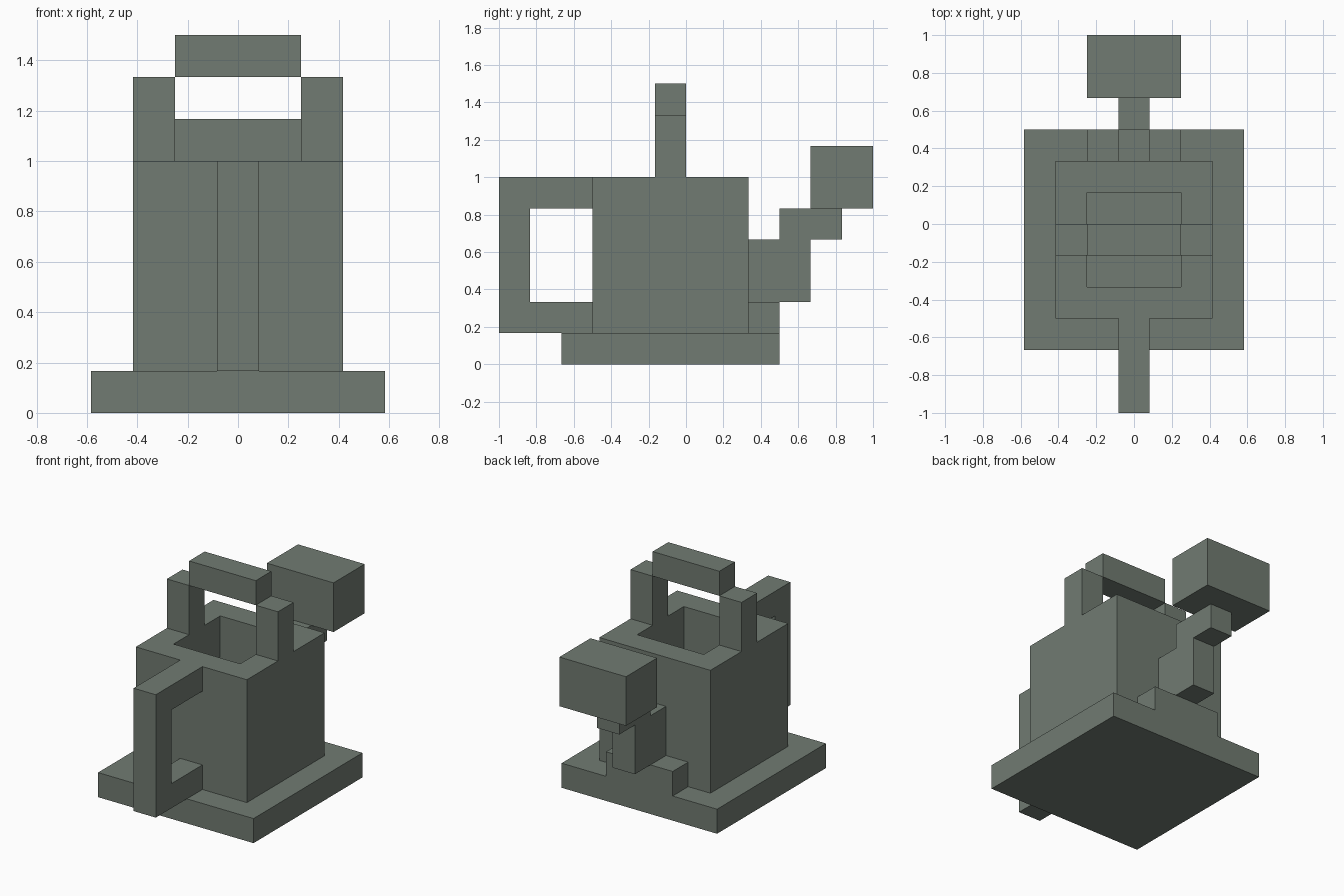
import bpy
import bmesh
from mathutils import Vector

old = bpy.data.objects.get("Cube")
if old:
    bpy.data.objects.remove(old, do_unlink=True)

U = 1 / 6  # every part sits on a grid of cubes this size

# Single flat colour
COLOUR = (0.165, 0.198, 0.168, 1.0)
metal = bpy.data.materials.new("grey_green")
metal.diffuse_color = COLOUR
metal.use_nodes = True
bsdf = next(n for n in metal.node_tree.nodes if n.type == "BSDF_PRINCIPLED")
bsdf.inputs["Base Color"].default_value = COLOUR


def finish(name, bm):
    """Scale from grid cells to units and make the object."""
    bmesh.ops.scale(bm, vec=(U, U, U), verts=bm.verts)
    bmesh.ops.recalc_face_normals(bm, faces=bm.faces)
    mesh = bpy.data.meshes.new(name)
    bm.to_mesh(mesh)
    bm.free()
    mesh.materials.append(metal)
    obj = bpy.data.objects.new(name, mesh)
    bpy.context.collection.objects.link(obj)
    return obj


def box_mesh(lo, hi):
    bm = bmesh.new()
    bmesh.ops.create_cube(bm, size=1)
    lo, hi = Vector(lo), Vector(hi)
    bmesh.ops.scale(bm, vec=hi - lo, verts=bm.verts)
    bmesh.ops.translate(bm, vec=(lo + hi) / 2, verts=bm.verts)
    return bm


def box(name, lo, hi):
    return finish(name, box_mesh(lo, hi))


def side_profile(name, points, half_width):
    """Extrude a (y, z) outline across x."""
    bm = bmesh.new()
    face = bm.faces.new([bm.verts.new((-half_width, y, z)) for y, z in points])
    ext = bmesh.ops.extrude_face_region(bm, geom=[face], use_keep_orig=True)
    moved = [g for g in ext["geom"] if isinstance(g, bmesh.types.BMVert)]
    bmesh.ops.translate(bm, vec=(2 * half_width, 0, 0), verts=moved)
    return finish(name, bm)


# Base slab
box("base", (-3.5, -4, 0), (3.5, 3, 1))

# Tank: open square tube, with the base as its floor
bm = box_mesh((-2.5, -3, 1), (2.5, 2, 6))
caps = [f for f in bm.faces if abs(f.normal.z) > 0.5]
bmesh.ops.inset_individual(bm, faces=caps, thickness=1, use_even_offset=True)
loops = [e for f in caps for e in f.edges]
bmesh.ops.delete(bm, geom=caps, context="FACES_ONLY")
bmesh.ops.bridge_loops(bm, edges=loops)
finish("tank", bm)

# Carrying handle over the opening
for side, x in (("right", -2.5), ("left", 1.5)):
    box(f"carry_handle_post_{side}", (x, -1, 6), (x + 1, 0, 8))
box("carry_handle_bar", (-1.5, -1, 8), (1.5, 0, 9))

# Pouring handle
side_profile("pouring_handle",
             [(-3, 1), (-6, 1), (-6, 6), (-3, 6),
              (-3, 5), (-5, 5), (-5, 2), (-3, 2)], 0.5)

# Spout: foot, stepped neck and sprinkler head
box("spout_foot", (-1.5, 2, 1), (1.5, 3, 2))
side_profile("spout_neck",
             [(2, 2), (4, 2), (4, 4), (5, 4),
              (5, 5), (3, 5), (3, 4), (2, 4)], 0.5)
box("sprinkler_head", (-1.5, 4, 5), (1.5, 6, 7))
